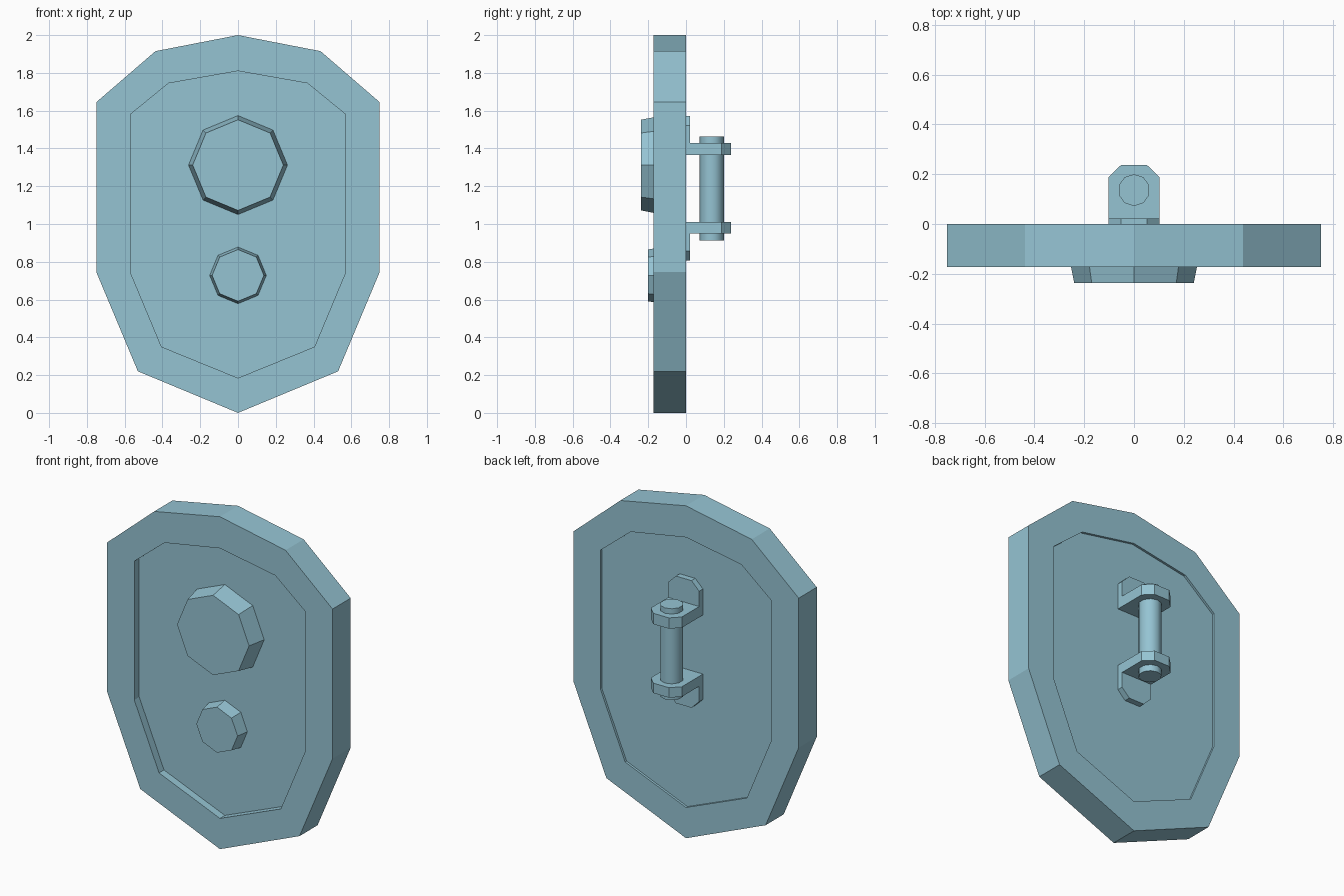
import bpy
import bmesh
from math import sin, cos, pi

cube = bpy.data.objects.get("Cube")
if cube:
    bpy.data.objects.remove(cube, do_unlink=True)

# Single painted-metal colour
paint = bpy.data.materials.new("pale blue")
paint.use_nodes = True
colour = (0.30, 0.55, 0.65, 1)
paint.diffuse_color = colour
paint.node_tree.nodes["Principled BSDF"].inputs["Base Color"].default_value = colour


def finish(name, bm):
    bmesh.ops.recalc_face_normals(bm, faces=bm.faces)
    mesh = bpy.data.meshes.new(name)
    bm.to_mesh(mesh)
    bm.free()
    mesh.materials.append(paint)
    obj = bpy.data.objects.new(name, mesh)
    bpy.context.collection.objects.link(obj)
    return obj


def bridge(bm, a, b):
    for i in range(len(a)):
        j = (i + 1) % len(a)
        bm.faces.new((a[i], a[j], b[j], b[i]))


def loft(name, bottom, top):
    """Closed solid between two matching loops of points."""
    bm = bmesh.new()
    a, b = ([bm.verts.new(p) for p in loop] for loop in (bottom, top))
    bridge(bm, a, b)
    bm.faces.new(a)
    bm.faces.new(b)
    return finish(name, bm)


def mirrored(half):
    """Complete a right-half outline whose first and last points lie on x = 0."""
    return half + [(-x, z) for x, z in reversed(half[1:-1])]


def at_y(outline, y):
    return [(x, y, z) for x, z in outline]


def polygon(radius, z, sides=8):
    return [(radius * sin(2 * pi * i / sides), z + radius * cos(2 * pi * i / sides))
            for i in range(sides)]


# Shield outlines
FRONT, BACK = -0.172, 0.0
PANEL_FRONT, PANEL_BACK = -0.125, -0.014
outer = mirrored([(0, 2), (0.437, 1.915), (0.75, 1.645), (0.75, 0.745), (0.53, 0.22), (0, 0)])
inner = mirrored([(0, 1.81), (0.368, 1.745), (0.57, 1.58), (0.57, 0.745), (0.405, 0.35), (0, 0.185)])

# Raised rim: a closed ring around the panel
bm = bmesh.new()
loops = [[bm.verts.new(p) for p in at_y(line, y)]
         for line, y in ((outer, FRONT), (outer, BACK), (inner, BACK), (inner, FRONT))]
for i in range(4):
    bridge(bm, loops[i], loops[(i + 1) % 4])
finish("shield_rim", bm)

# Recessed panel
loft("shield_panel", at_y(inner, PANEL_FRONT), at_y(inner, PANEL_BACK))

# Tapered octagonal bosses
for name, z, base, tip, y in (("large_boss", 1.312, 0.262, 0.24, -0.237),
                              ("small_boss", 0.728, 0.15, 0.137, -0.2)):
    loft(name, at_y(polygon(base, z), PANEL_FRONT), at_y(polygon(tip, z), y))


def tab(start, end):
    """Strip outline with chamfered corners at its far end."""
    step = 0.05 if end > start else -0.05
    return [(-0.103, start), (0.103, start), (0.103, end - step),
            (0.052, end), (-0.052, end), (-0.103, end - step)]


# Handle brackets: an arm and a mounting flange each
for name, low, high, flange in (("upper", 1.365, 1.43, (1.365, 1.572)),
                                ("lower", 0.95, 1.01, (1.01, 0.807))):
    arm = tab(PANEL_BACK, 0.237)
    loft(name + "_bracket_arm", [(x, y, low) for x, y in arm], [(x, y, high) for x, y in arm])
    plate = tab(*flange)
    loft(name + "_bracket_flange", at_y(plate, PANEL_BACK), at_y(plate, 0.022))

# Round grip through both brackets
ring = polygon(0.064, 0.136, 10)
grip = loft("handle_grip", [(x, y, 0.912) for x, y in ring], [(x, y, 1.462) for x, y in ring])
bpy.ops.object.select_all(action='DESELECT')
grip.select_set(True)
bpy.context.view_layer.objects.active = grip
bpy.ops.object.shade_smooth_by_angle(angle=0.7)
